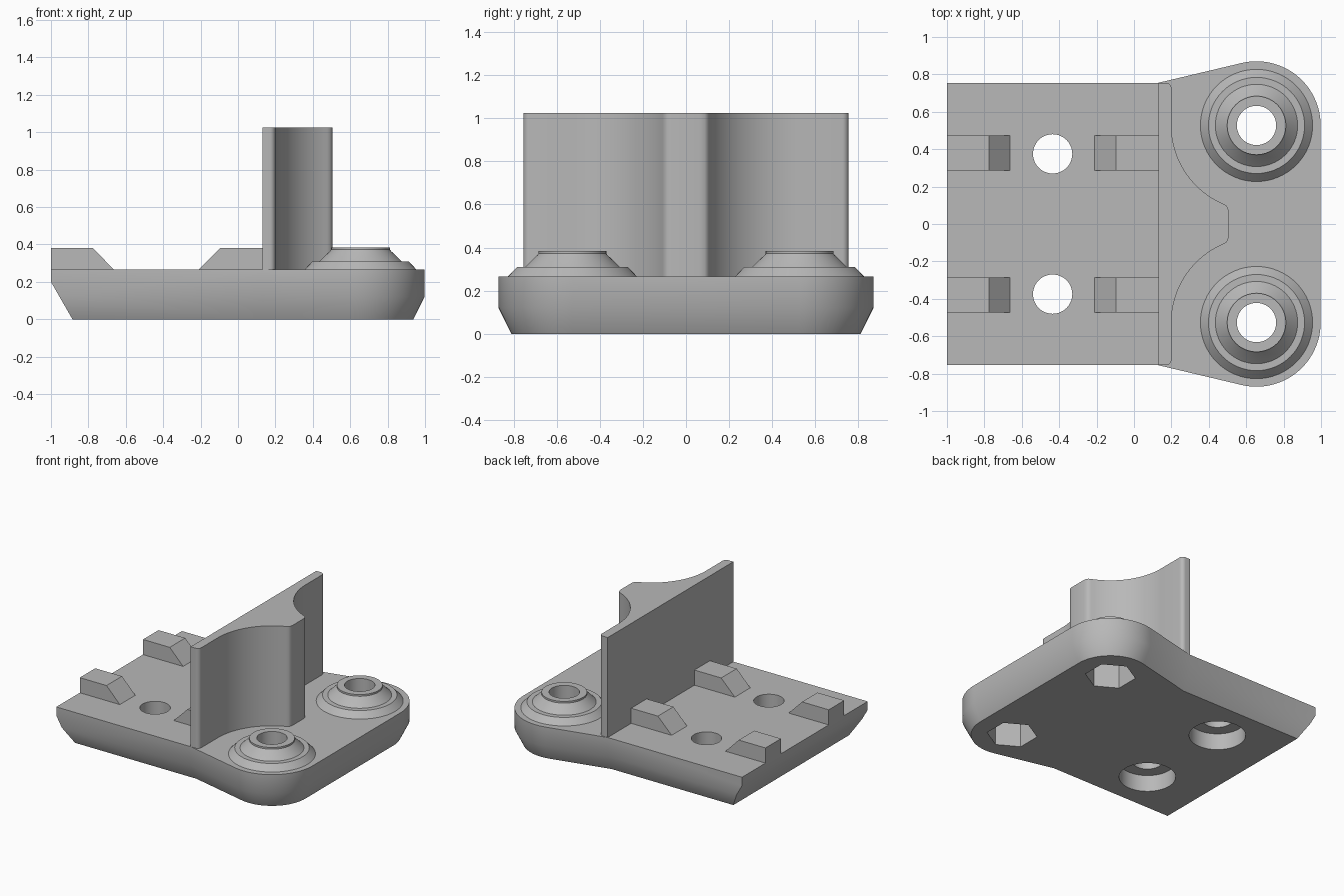
import bpy, bmesh, math
from mathutils import Vector

if "Cube" in bpy.data.objects:
    bpy.data.objects.remove(bpy.data.objects["Cube"], do_unlink=True)

TOP = 0.265                  # upper face of the base plate
EAR_X, EAR_Y = 0.655, 0.527  # centre of each rounded ear
EAR_R = 0.343
HALF_W = 0.755
HOLE_R = 0.105
PEG_X, PEG_Y = -0.435, 0.375

grey = bpy.data.materials.new("plain grey")
grey.use_nodes = True
grey.diffuse_color = (0.48, 0.48, 0.48, 1)
grey.node_tree.nodes["Principled BSDF"].inputs["Base Color"].default_value = (0.48, 0.48, 0.48, 1)


def finish(name, bm):
    bmesh.ops.recalc_face_normals(bm, faces=bm.faces)
    mesh = bpy.data.meshes.new(name)
    bm.to_mesh(mesh)
    bm.free()
    mesh.materials.append(grey)
    obj = bpy.data.objects.new(name, mesh)
    bpy.context.collection.objects.link(obj)
    return obj


def smooth(obj):
    bpy.ops.object.select_all(action='DESELECT')
    obj.select_set(True)
    bpy.context.view_layer.objects.active = obj
    bpy.ops.object.shade_smooth_by_angle(angle=math.radians(30))


def loft(bm, rings, closed=False):
    """Skin rings of points; cap the ends, or join last ring to first."""
    loops = [[bm.verts.new(p) for p in ring] for ring in rings]
    pairs = list(zip(loops, loops[1:]))
    if closed:
        pairs.append((loops[-1], loops[0]))
    else:
        bm.faces.new(loops[0])
        bm.faces.new(loops[-1])
    for a, b in pairs:
        for i in range(len(a)):
            j = (i + 1) % len(a)
            bm.faces.new((a[i], a[j], b[j], b[i]))


def arc(cx, cy, r, start, end, steps):
    angles = [math.radians(start + (end - start) * i / steps) for i in range(steps + 1)]
    return [(cx + r * math.cos(a), cy + r * math.sin(a)) for a in angles]


def mirrored(half):
    return half + [(x, -y) for x, y in reversed(half)]


def at_height(points, z):
    return [(x, y, z) for x, y in points]


def prism(name, points, z0, z1):
    bm = bmesh.new()
    loft(bm, [at_height(points, z0), at_height(points, z1)])
    return finish(name, bm)


def base_outline(inset):
    """Plate outline: straight strip flaring tangentially into two ears."""
    half = [(-1, HALF_W - inset), (0.13 + inset * 0.12, HALF_W - inset)]
    half += arc(EAR_X, EAR_Y, EAR_R - inset, 103.4, 0, 24)
    return mirrored(half)


# Base plate with an undercut rim and a sloping left end
bm = bmesh.new()
loft(bm, [at_height(base_outline(0.06), 0), at_height(base_outline(0), 0.12),
          at_height(base_outline(0), TOP)])
cut = bmesh.ops.bisect_plane(bm, geom=bm.verts[:] + bm.edges[:] + bm.faces[:],
                             plane_co=Vector((-0.885, 0, 0)),
                             plane_no=Vector((-0.2, 0, -0.115)), clear_outer=True)
bmesh.ops.holes_fill(bm, edges=[e for e in bm.edges if e.is_boundary])
base = finish("base_plate", bm)

# Holes: peg holes with counterbores, ear holes with hexagonal nut pockets
cutters = []
for s in (1, -1):
    peg, ear = (PEG_X, PEG_Y * s), (EAR_X, EAR_Y * s)
    for centre, r, start, sides, z1 in ((peg, HOLE_R, 0, 48, 0.5), (peg, 0.195, 0, 64, 0.125),
                                        (ear, HOLE_R, 0, 64, 0.5), (ear, 0.175, 30, 6, 0.2)):
        ring = arc(*centre, r, start, start + 360, sides)[:-1]
        cutters.append(prism("hole_cutter", ring, -0.1, z1))
for cutter in cutters:
    cutter.hide_render = True
    mod = base.modifiers.new("hole", 'BOOLEAN')
    mod.operation = 'DIFFERENCE'
    mod.solver = 'EXACT'
    mod.object = cutter
    bpy.context.view_layer.objects.active = base
    bpy.ops.object.modifier_apply(modifier=mod.name)
for cutter in cutters:
    bpy.data.objects.remove(cutter, do_unlink=True)
smooth(base)

# Upright wall with concave scoops around both ears and a blunt nose
half = [(0.13, HALF_W)] + arc(0.17, HALF_W - 0.03, 0.03, 90, 0, 6)
half += arc(EAR_X, EAR_Y, 0.455, 180, 247, 24)
half += [(0.493, 0.1), (0.502, 0.087), (0.506, 0.065)]
smooth(prism("upright_wall", mirrored(half), TOP, 1.025))

# Stepped collars on the ears
profile = [(HOLE_R, TOP), (0.3, TOP), (0.257, 0.31), (0.22, 0.31),
           (0.163, 0.365), (0.157, 0.372), (0.157, 0.385), (HOLE_R, 0.385)]
for side, s in (("left", 1), ("right", -1)):
    bm = bmesh.new()
    loft(bm, [at_height(arc(EAR_X, EAR_Y * s, r, 0, 360, 64)[:-1], z)
              for r, z in profile], closed=True)
    smooth(finish("ear_collar_" + side, bm))

# Ramped blocks, two pairs facing each other
for side, s in (("back", 1), ("front", -1)):
    for name, end, shoulder, toe in (("outer", -1, -0.775, -0.663),
                                     ("inner", 0.13, -0.095, -0.21)):
        shape = [(end, TOP), (end, 0.38), (shoulder, 0.38), (toe, TOP)]
        bm = bmesh.new()
        loft(bm, [[(x, y * s, z) for x, z in shape] for y in (0.287, 0.473)])
        finish(f"{name}_block_{side}", bm)
